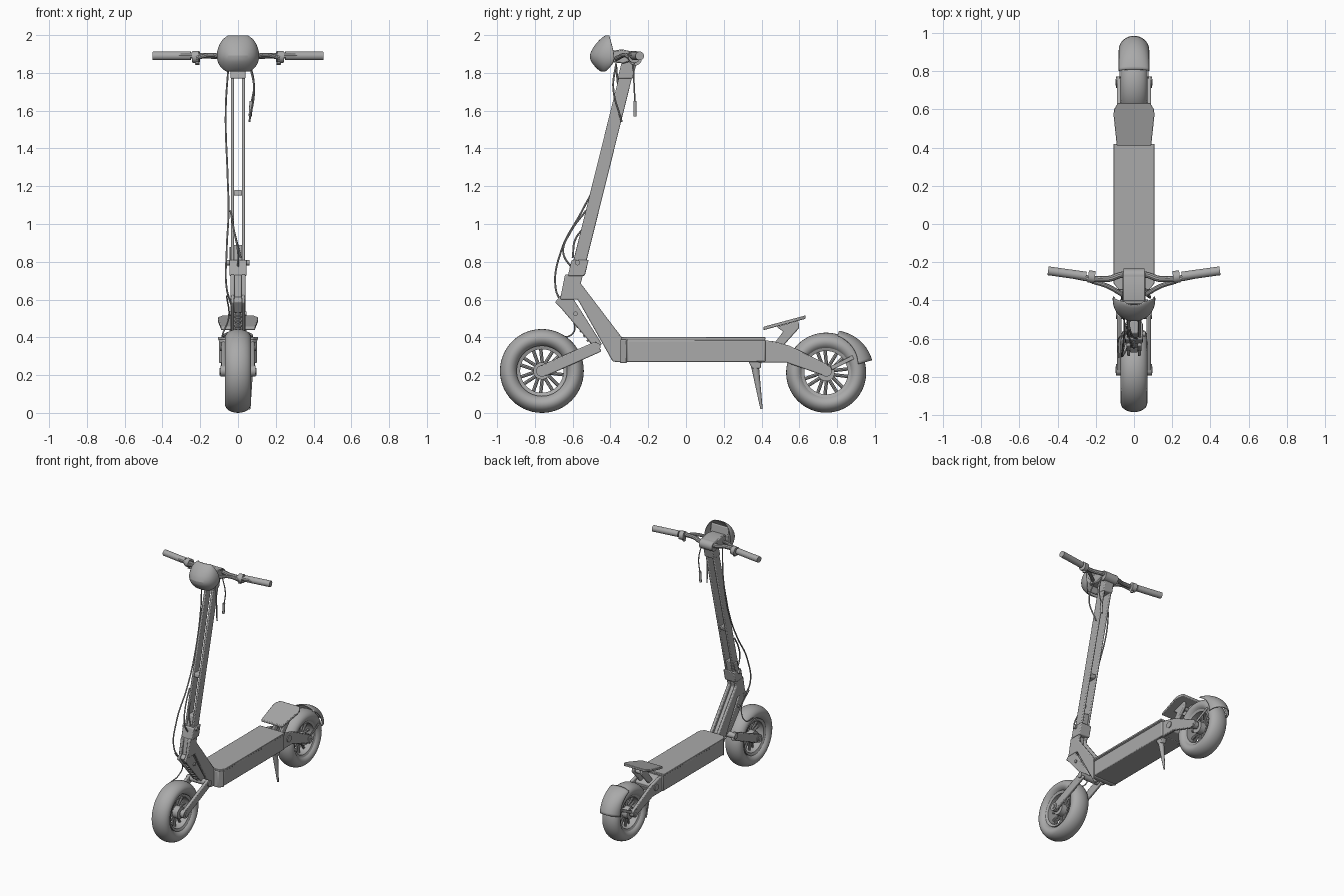
import bpy, bmesh, math
from mathutils import Vector

if "Cube" in bpy.data.objects:
    bpy.data.objects.remove(bpy.data.objects["Cube"], do_unlink=True)

grey = bpy.data.materials.new("plain_grey")
grey.use_nodes = True
COLOUR = (0.4, 0.4, 0.4, 1)
grey.diffuse_color = COLOUR
grey.node_tree.nodes["Principled BSDF"].inputs["Base Color"].default_value = COLOUR
parts = []


def add(name, mesh):
    mesh.materials.clear()
    mesh.materials.append(grey)
    ob = bpy.data.objects.new(name, mesh)
    bpy.context.collection.objects.link(ob)
    parts.append(ob)
    return ob


def from_bmesh(name, bm):
    bmesh.ops.recalc_face_normals(bm, faces=bm.faces)
    mesh = bpy.data.meshes.new(name)
    bm.to_mesh(mesh)
    bm.free()
    return add(name, mesh)


def bevel(ob, width, segments=2):
    mod = ob.modifiers.new("bevel", "BEVEL")
    mod.width, mod.segments, mod.limit_method = width, segments, "ANGLE"
    return ob


def prism(name, outline, a, b, plan=False, edge=0.006):
    """Extrude a (y, z) outline along x, or an (x, y) plan along z."""
    bm = bmesh.new()
    place = (lambda p, d: (p[0], p[1], d)) if plan else (lambda p, d: (d, p[0], p[1]))
    face = bm.faces.new([bm.verts.new(place(p, a)) for p in outline])
    new = bmesh.ops.extrude_face_region(bm, geom=[face])["geom"]
    shift = (0, 0, b - a) if plan else (b - a, 0, 0)
    bmesh.ops.translate(bm, vec=shift, verts=[v for v in new if isinstance(v, bmesh.types.BMVert)])
    return bevel(from_bmesh(name, bm), edge)


def both_sides(name, outline, a, b):
    for side, s in (("left", 1), ("right", -1)):
        prism(f"{side}_{name}", outline, s * a, s * b)


def rod(name, p, q, r1, r2=None, sides=24):
    p, q = Vector(p), Vector(q)
    bm = bmesh.new()
    bmesh.ops.create_cone(bm, cap_ends=True, segments=sides, radius1=r1,
                          radius2=r1 if r2 is None else r2, depth=(q - p).length)
    turn = (q - p).to_track_quat("Z", "Y").to_matrix()
    bmesh.ops.rotate(bm, matrix=turn, verts=bm.verts)
    bmesh.ops.translate(bm, vec=(p + q) / 2, verts=bm.verts)
    return from_bmesh(name, bm)


def tube(name, points, radius):
    curve = bpy.data.curves.new(name, "CURVE")
    curve.dimensions, curve.bevel_depth, curve.bevel_resolution = "3D", radius, 3
    curve.use_fill_caps = True
    spline = curve.splines.new("BEZIER")
    spline.bezier_points.add(len(points) - 1)
    for bp, co in zip(spline.bezier_points, points):
        bp.co = co
        bp.handle_left_type = bp.handle_right_type = "AUTO"
    temp = bpy.data.objects.new("temp", curve)
    mesh = bpy.data.meshes.new_from_object(temp)
    bpy.data.objects.remove(temp)
    return add(name, mesh)


def grid(name, rows, thickness=0, wrap=False):
    """Skin rows of points; wrap closes both directions."""
    bm = bmesh.new()
    vs = [[bm.verts.new(p) for p in row] for row in rows]
    n, m = len(vs), len(vs[0])
    for i in range(n if wrap else n - 1):
        for j in range(m if wrap else m - 1):
            k, l = (i + 1) % n, (j + 1) % m
            bm.faces.new((vs[i][j], vs[k][j], vs[k][l], vs[i][l]))
    ob = from_bmesh(name, bm)
    if thickness:
        mod = ob.modifiers.new("shell", "SOLIDIFY")
        mod.thickness, mod.offset = thickness, 0
    return ob


def ring(name, y, z, section, steps=56):
    """Revolve a closed (x, radius) section about the wheel axis."""
    turns = [2 * math.pi * i / steps for i in range(steps)]
    return grid(name, [[(x, y + r * math.cos(a), z + r * math.sin(a)) for x, r in section]
                       for a in turns], wrap=True)


def wheel(name, y, z, radius):
    mid, half = radius - 0.048, 0.048
    loop = [2 * math.pi * i / 24 for i in range(24)]
    ring(name + "_tyre", y, z, [(0.07 * math.cos(a), mid + half * math.sin(a)) for a in loop])
    ring(name + "_rim", y, z, [(-0.052, 0.134), (0.052, 0.134), (0.045, 0.115), (-0.045, 0.115)])
    rod(name + "_hub", (-0.05, y, z), (0.05, y, z), 0.045)
    rod(name + "_axle", (-0.098, y, z), (0.098, y, z), 0.016, sides=12)
    for i in range(7):
        a = 2 * math.pi * i / 7
        for s in (-1, 1):
            b, c = a + s * 0.3, a + s * 0.17
            rod(f"{name}_spoke", (0, y + 0.035 * math.cos(b), z + 0.035 * math.sin(b)),
                (0, y + 0.122 * math.cos(c), z + 0.122 * math.sin(c)), 0.009, sides=8)


# Wheels
FY, FZ, RY, RZ = -0.763, 0.222, 0.742, 0.213
wheel("front_wheel", FY, FZ, 0.222)
wheel("rear_wheel", RY, RZ, 0.212)

# Deck
plan = [(-0.1, 0.42), (-0.1, -0.31), (-0.075, -0.345), (0.075, -0.345), (0.1, -0.31), (0.1, 0.42)]
prism("deck_body", plan, 0.27, 0.385, plan=True)
prism("deck_mat", [(x * 1.07, y) for x, y in plan], 0.388, 0.402, plan=True, edge=0.003)
prism("deck_trim", [(x * 1.03, y) for x, y in plan], 0.382, 0.389, plan=True, edge=0.001)
prism("deck_nose", [(x * 1.03, y - 0.003) for x, y in plan[1:5]], 0.263, 0.39, plan=True)
prism("deck_tail", [(0.40, 0.385), (0.46, 0.375), (0.52, 0.34), (0.50, 0.28), (0.40, 0.27)], -0.07, 0.07)

# Sloping neck: side cheeks around a recessed core
neck = [(-0.64, 0.733), (-0.546, 0.73), (-0.557, 0.685), (-0.34, 0.40), (-0.34, 0.267),
        (-0.388, 0.272), (-0.573, 0.60), (-0.667, 0.60)]
both_sides("neck_cheek", neck, 0.018, 0.04)
prism("neck_core", [(-0.63, 0.73), (-0.56, 0.725), (-0.57, 0.67), (-0.36, 0.39), (-0.36, 0.29),
                    (-0.565, 0.615), (-0.65, 0.61)], -0.02, 0.02)

# Front suspension
fork = [(-0.694, 0.585), (-0.657, 0.63), (-0.60, 0.61), (-0.445, 0.365), (-0.475, 0.335), (-0.667, 0.56)]
both_sides("fork_plate", fork, 0.02, 0.036)
prism("fork_bridge", [(-0.675, 0.59), (-0.65, 0.615), (-0.60, 0.60), (-0.58, 0.55), (-0.63, 0.53)], -0.022, 0.022)
rod("front_shock", (0, -0.62, 0.55), (0, -0.48, 0.36), 0.016)
for i in range(6):
    t = i / 6
    y, z = -0.60 + 0.11 * t, 0.523 - 0.15 * t
    rod("shock_coil", (0, y, z), (0, y + 0.007, z - 0.01), 0.024)
both_sides("front_arm", [(-0.478, 0.379), (-0.446, 0.326), (-0.74, 0.195), (-0.785, 0.21),
                         (-0.772, 0.25)], 0.066, 0.088)
rod("front_arm_pivot", (-0.095, -0.475, 0.35), (0.095, -0.475, 0.35), 0.022)

# Rear arms with pivots
both_sides("rear_arm", [(0.40, 0.385), (0.46, 0.38), (0.55, 0.355), (0.745, 0.258), (0.775, 0.235),
                        (0.735, 0.195), (0.53, 0.267), (0.38, 0.267)], 0.068, 0.09)
rod("rear_arm_pivot", (-0.096, 0.49, 0.325), (0.096, 0.49, 0.325), 0.025)
for s in (-1, 1):
    for label, y, z in (("front", FY, FZ), ("rear", RY, 0.222)):
        rod(label + "_axle_boss", (s * 0.06, y, z), (s * 0.093, y, z), 0.03)
    rod("neck_bolt", (s * 0.03, -0.585, 0.525), (s * 0.045, -0.585, 0.525), 0.012, sides=12)

# Rear footrest
foot = [(-0.09, 0.41), (-0.107, 0.57), (-0.105, 0.60), (-0.085, 0.633),
        (0.085, 0.633), (0.105, 0.60), (0.107, 0.57), (0.09, 0.41)]
rest = prism("footrest", foot, 0, 0.018, plan=True, edge=0.004)
for v in rest.data.vertices:
    v.co.z += 0.438 + (v.co.y - 0.41) * 0.27
both_sides("footrest_bracket", [(0.46, 0.36), (0.51, 0.35), (0.60, 0.45), (0.595, 0.488), (0.48, 0.455),
                                (0.515, 0.43)], 0.025, 0.045)
rod("footrest_crossbar", (-0.045, 0.565, 0.45), (0.045, 0.565, 0.45), 0.014)

# Rear fender
shell = []
for i in range(15):
    t = i / 14
    a, depth = math.radians(73 - 58 * t), 0.025 + 0.05 * t
    top = 0.229 + 0.02 * math.sin(t * math.pi / 2)
    arcs = [math.radians(-90 + 180 * j / 16) for j in range(17)]
    shell.append([(0.077 * math.sin(b), RY + (top - depth * (1 - math.cos(b))) * math.cos(a),
                   RZ + (top - depth * (1 - math.cos(b))) * math.sin(a)) for b in arcs])
grid("rear_fender", shell, 0.006)
both_sides("fender_stay", [(0.74, 0.235), (0.75, 0.215), (0.89, 0.285), (0.88, 0.305)], 0.072, 0.077)

# Kickstand
prism("kickstand_mount", [(0.33, 0.275), (0.40, 0.275), (0.395, 0.235), (0.35, 0.235)], 0.04, 0.08)
rod("kickstand_leg", (0.06, 0.365, 0.25), (0.06, 0.40, 0.02), 0.021, 0.006, 16)

# Stem: two rails with an open slot


def stem_slice(z0, z1, depth):
    line = lambda z: -0.575 + (z - 0.75) * 0.248
    return [(line(z0) - depth, z0), (line(z0) + depth, z0), (line(z1) + depth, z1), (line(z1) - depth, z1)]


both_sides("stem_rail", stem_slice(0.76, 1.85, 0.035), 0.021, 0.037)
prism("stem_tie", stem_slice(1.15, 1.18, 0.032), -0.022, 0.022)
prism("stem_foot", stem_slice(0.76, 0.89, 0.033), -0.022, 0.022)
prism("stem_collar", stem_slice(0.725, 0.81, 0.045), -0.046, 0.046)
prism("stem_latch", stem_slice(0.80, 0.88, 0.02), -0.045, -0.034)
rod("stem_hinge_bolt", (-0.06, -0.575, 0.795), (0.06, -0.575, 0.795), 0.014, sides=12)
prism("stem_head", stem_slice(1.77, 1.87, 0.04), -0.04, 0.04)

# Handlebar, grips and controls
tube("handlebar", [(-0.44, -0.246, 1.89), (-0.14, -0.288, 1.89), (-0.06, -0.265, 1.885),
                   (0.06, -0.265, 1.885), (0.14, -0.288, 1.89), (0.44, -0.246, 1.89)], 0.016)
rod("handlebar_clamp", (-0.055, -0.27, 1.875), (0.055, -0.27, 1.875), 0.036)
for s in (-1, 1):
    rod("grip", (s * 0.45, -0.245, 1.89), (s * 0.25, -0.273, 1.89), 0.023)
    rod("control_ring", (s * 0.24, -0.274, 1.885), (s * 0.205, -0.279, 1.885), 0.032)
    tube("bar_brace", [(s * 0.22, -0.30, 1.88), (s * 0.14, -0.325, 1.895), (s * 0.06, -0.37, 1.875)], 0.012)
    rod("control_button", (s * 0.215, -0.275, 1.87), (s * 0.215, -0.285, 1.845), 0.012)

# Front cowl and display housing
rows = [(2.0, -0.405, -0.42, 0.045), (1.975, -0.40, -0.455, 0.083), (1.93, -0.385, -0.492, 0.105),
        (1.89, -0.378, -0.51, 0.11), (1.86, -0.378, -0.50, 0.106), (1.83, -0.40, -0.475, 0.09),
        (1.805, -0.43, -0.445, 0.055)]
cowl = grid("headlight_cowl", [[(w * math.cos(math.pi * j / 24),
                                 yb + (yf - yb) * math.sin(math.pi * j / 24) ** 0.8, z) for j in range(25)]
                               for z, yb, yf, w in rows], 0.008)
smooth = cowl.modifiers.new("round", "SUBSURF")
smooth.levels = smooth.render_levels = 1
prism("cowl_back", [(-0.42, 1.975), (-0.41, 1.97), (-0.395, 1.88), (-0.425, 1.82), (-0.44, 1.82)], -0.075, 0.075)
bevel(prism("display_housing", [(-0.43, 1.91), (-0.34, 1.925), (-0.25, 1.905), (-0.26, 1.87),
                                (-0.33, 1.85), (-0.43, 1.86)], -0.06, 0.06), 0.015)

# Cables
tube("long_cable", [(-0.05, -0.37, 1.85), (-0.065, -0.36, 1.60), (-0.055, -0.46, 1.25), (-0.05, -0.55, 1.07),
                    (-0.06, -0.66, 0.86), (-0.06, -0.69, 0.66), (-0.035, -0.65, 0.57)], 0.005)
tube("front_cable", [(-0.04, -0.53, 1.07), (-0.02, -0.61, 0.96), (0.0, -0.65, 0.85), (0.0, -0.60, 0.76)], 0.005)
tube("middle_cable", [(-0.03, -0.52, 1.0), (-0.01, -0.585, 0.92), (0.015, -0.60, 0.82)], 0.005)
tube("fork_cable", [(-0.06, -0.68, 0.62), (-0.05, -0.60, 0.50), (-0.08, -0.60, 0.42), (-0.08, -0.70, 0.40)], 0.004)
tube("loose_cable", [(0.06, -0.37, 1.85), (0.085, -0.385, 1.72), (0.06, -0.34, 1.54)], 0.005)
tube("hanging_lead", [(0.06, -0.28, 1.86), (0.085, -0.275, 1.74), (0.07, -0.27, 1.64)], 0.004)
rod("lead_plug", (0.07, -0.27, 1.65), (0.065, -0.27, 1.57), 0.009, sides=12)

# Smooth shading with sharp edges kept
bpy.ops.object.select_all(action="DESELECT")
for ob in parts:
    ob.select_set(True)
bpy.context.view_layer.objects.active = parts[0]
bpy.ops.object.shade_smooth_by_angle(angle=math.radians(35))
